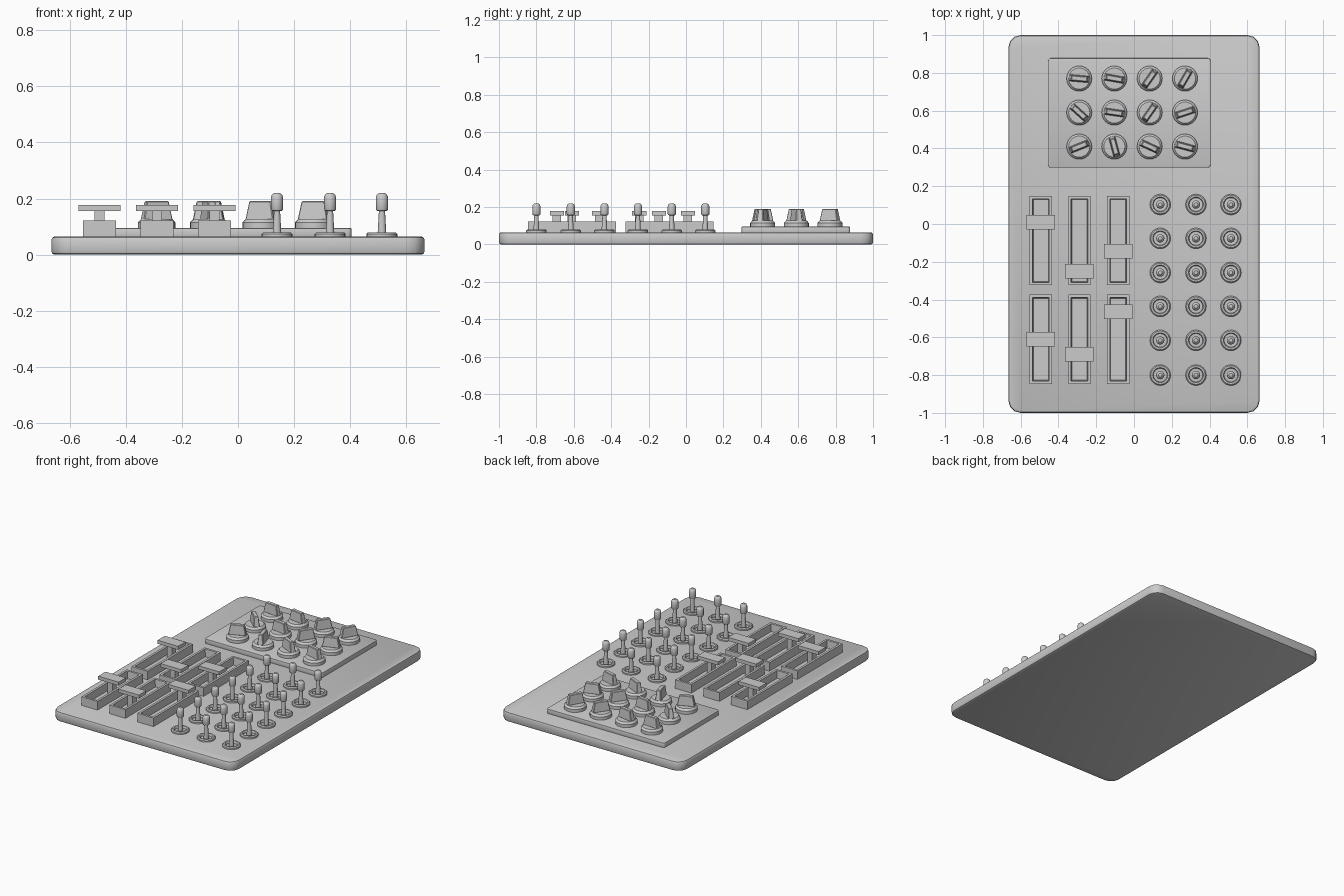
import bpy, bmesh, math
from mathutils import Matrix

cube = bpy.data.objects.get("Cube")
if cube:
    bpy.data.objects.remove(cube, do_unlink=True)

grey = bpy.data.materials.new("plain grey")
grey.use_nodes = True
colour = (0.6, 0.6, 0.6, 1)
grey.diffuse_color = colour
grey.node_tree.nodes["Principled BSDF"].inputs["Base Color"].default_value = colour


def finish(name, bm, loc=(0, 0, 0), angle=0, smooth=False):
    bmesh.ops.recalc_face_normals(bm, faces=bm.faces)
    mesh = bpy.data.meshes.new(name)
    bm.to_mesh(mesh)
    bm.free()
    mesh.materials.append(grey)
    ob = bpy.data.objects.new(name, mesh)
    bpy.context.collection.objects.link(ob)
    ob.location = loc
    ob.rotation_euler.z = angle
    if smooth:
        bpy.ops.object.select_all(action='DESELECT')
        ob.select_set(True)
        bpy.context.view_layer.objects.active = ob
        bpy.ops.object.shade_smooth_by_angle(angle=math.radians(35))
    return ob


def add_box(bm, sx, sy, z0, z1, taper=(1, 1)):
    """Centred box, optionally narrowed at the top."""
    m = Matrix.Translation((0, 0, (z0 + z1) / 2)) @ Matrix.Diagonal((sx, sy, z1 - z0, 1))
    verts = bmesh.ops.create_cube(bm, size=1, matrix=m)["verts"]
    for v in verts:
        if v.co.z > (z0 + z1) / 2:
            v.co.x *= taper[0]
            v.co.y *= taper[1]


def rounded_slab(name, sx, sy, z0, z1, radius, edge, loc=(0, 0, 0)):
    bm = bmesh.new()
    add_box(bm, sx, sy, z0, z1)
    upright = [e for e in bm.edges if abs(e.verts[0].co.z - e.verts[1].co.z) > 0.001]
    bmesh.ops.bevel(bm, geom=upright, offset=radius, segments=3, profile=0.5, affect='EDGES')
    rim = [e for e in bm.edges if abs(e.verts[0].co.z - e.verts[1].co.z) < 0.001]
    bmesh.ops.bevel(bm, geom=rim, offset=edge, segments=2, profile=0.5, affect='EDGES')
    return finish(name, bm, loc, smooth=True)


def add_lathe(bm, profile, sides=24):
    """Spin a (radius, height) profile around z."""
    vs = [bm.verts.new((r, 0, z)) for r, z in profile]
    es = [bm.edges.new(p) for p in zip(vs, vs[1:])]
    bmesh.ops.spin(bm, geom=vs + es, cent=(0, 0, 0), axis=(0, 0, 1),
                   angle=math.tau, steps=sides, use_merge=True)
    bmesh.ops.remove_doubles(bm, verts=bm.verts, dist=0.0002)


# Base plate and raised knob panel
BASE, PANEL = 0.065, 0.095
rounded_slab("base_plate", 1.33, 2, 0, BASE, 0.065, 0.012)
rounded_slab("knob_panel", 0.86, 0.58, BASE - 0.005, PANEL, 0.015, 0.003, (-0.025, 0.588, 0))

# Rotary knobs: a disc with a tapered grip, each turned differently
turns = [[-5, -10, 55, 60], [-42, -8, 55, 18], [22, -75, -25, -15]]
for row, y in enumerate((0.77, 0.59, 0.41)):
    for col, x in enumerate((-0.29, -0.104, 0.083, 0.27)):
        bm = bmesh.new()
        add_lathe(bm, [(0, 0), (0.067, 0), (0.067, 0.02), (0.056, 0.032), (0, 0.032)])
        finish("knob_disc", bm, (x, y, PANEL), smooth=True)
        bm = bmesh.new()
        add_box(bm, 0.11, 0.036, 0.03, 0.096, (0.76, 0.72))
        bmesh.ops.bevel(bm, geom=bm.edges[:], offset=0.003, segments=1, affect='EDGES')
        finish("knob_grip", bm, (x, y, PANEL), math.radians(turns[row][col]))

# Sliders: a slotted tray, a stem in the slot and a wide cap
for x, caps in ((-0.493, (0.01, -0.61)), (-0.289, (-0.25, -0.69)), (-0.084, (-0.145, -0.465))):
    for y, cap_y in zip((-0.088, -0.61), caps):
        bm = bmesh.new()
        add_box(bm, 0.118, 0.472, 0, 0.057)
        top = max(bm.faces, key=lambda f: f.calc_center_median().z)
        bmesh.ops.inset_region(bm, faces=[top], thickness=0.021)
        # Slot floor sinks and narrows slightly
        floor = bmesh.ops.inset_region(bm, faces=[top], thickness=0.006)
        for v in top.verts:
            v.co.z = 0.008
        finish("slider_tray", bm, (x, y, BASE))
        bm = bmesh.new()
        add_box(bm, 0.036, 0.045, 0.008, 0.095)
        finish("slider_stem", bm, (x, cap_y, BASE))
        bm = bmesh.new()
        add_box(bm, 0.15, 0.076, 0.09, 0.113)
        finish("slider_cap", bm, (x, cap_y, BASE))

# Toggle switches: a washer ring with an upright lever
for x in (0.139, 0.328, 0.513):
    for y in (0.103, -0.076, -0.257, -0.436, -0.616, -0.8):
        bm = bmesh.new()
        add_lathe(bm, [(0.036, 0), (0.055, 0), (0.055, 0.009), (0.049, 0.015),
                       (0.04, 0.015), (0.036, 0.009), (0.036, 0)])
        finish("switch_washer", bm, (x, y, BASE), smooth=True)
        bm = bmesh.new()
        add_lathe(bm, [(0, 0), (0.016, 0), (0.011, 0.09), (0.019, 0.092), (0.022, 0.098),
                       (0.022, 0.138), (0.018, 0.149), (0.01, 0.155), (0, 0.155)], 16)
        finish("switch_lever", bm, (x, y, BASE), smooth=True)
